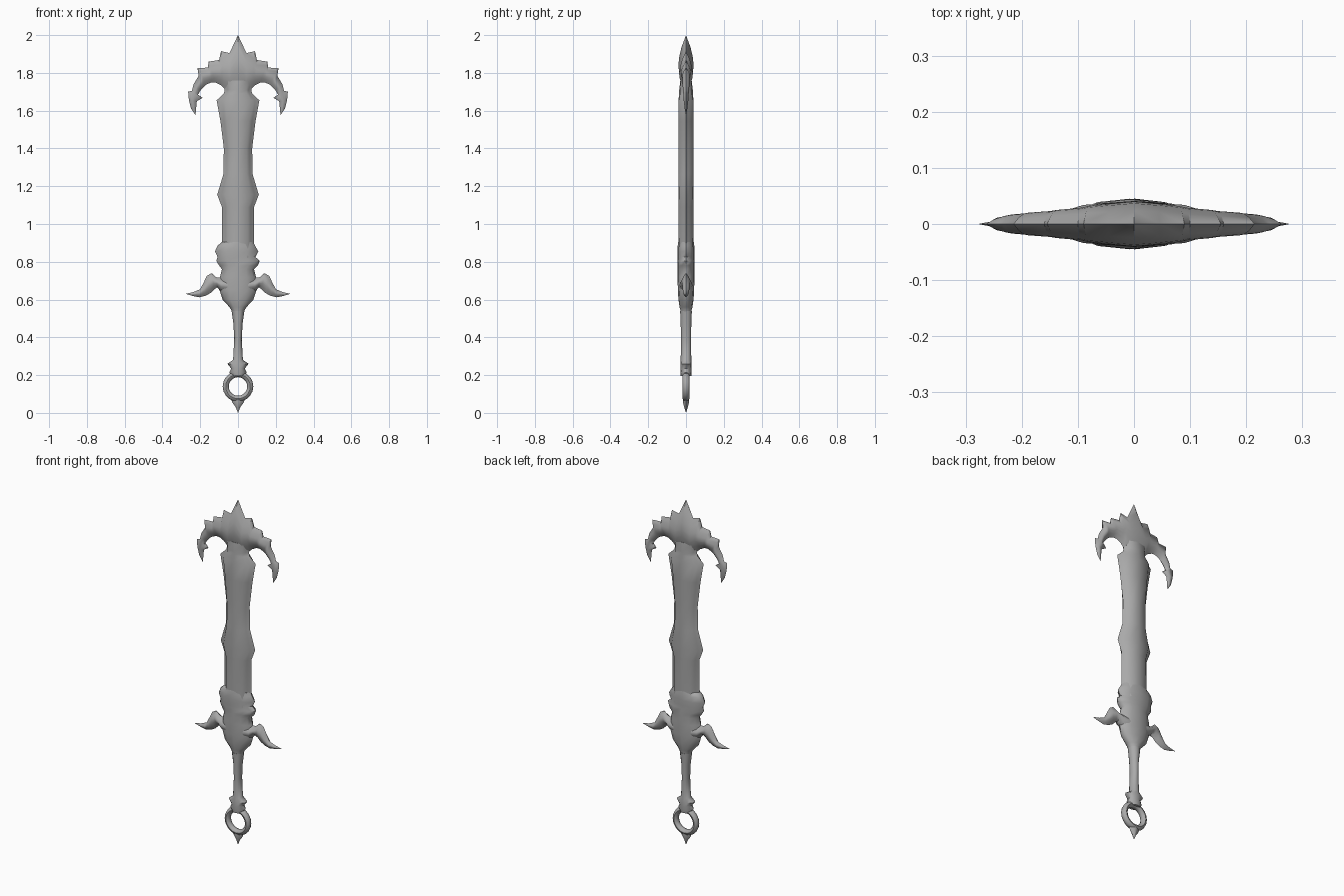
import bpy, bmesh, math
from mathutils import Vector, Matrix

cube = bpy.data.objects.get("Cube")
if cube:
    bpy.data.objects.remove(cube)

metal = bpy.data.materials.new("grey_metal")
metal.use_nodes = True
GREY = (0.4, 0.4, 0.4, 1)
metal.diffuse_color = GREY
metal.node_tree.nodes["Principled BSDF"].inputs["Base Color"].default_value = GREY

# Half cross-sections: (position across, share of thickness)
LENS = [(-1, 0), (-.6, .6), (-.25, .92), (0, 1), (.25, .92), (.6, .6), (1, 0)]
BEVELLED = [(-1, 0), (-.8, .35), (-.62, .88), (0, 1), (.62, .88), (.8, .35), (1, 0)]
ROUND = [(-1, 0), (-.85, .5), (-.5, .87), (0, 1), (.5, .87), (.85, .5), (1, 0)]


def finish(name, bm):
    mesh = bpy.data.meshes.new(name)
    bm.to_mesh(mesh)
    bm.free()
    mesh.materials.append(metal)
    obj = bpy.data.objects.new(name, mesh)
    bpy.context.collection.objects.link(obj)
    bpy.ops.object.select_all(action='DESELECT')
    obj.select_set(True)
    bpy.context.view_layer.objects.active = obj
    bpy.ops.object.shade_smooth_by_angle(angle=math.radians(50))
    return obj


def loft(name, stations, section, mirrored=False):
    """Skin cross-sections set between two edge points; station = edge, edge, half thickness."""
    bm = bmesh.new()
    rings = []
    for a, b, thick in stations:
        a, b = Vector((a[0], 0, a[1])), Vector((b[0], 0, b[1]))
        mid, half = (a + b) / 2, (b - a) / 2
        front = [mid + half * u + Vector((0, -thick * v, 0)) for u, v in section]
        back = [mid + half * u + Vector((0, thick * v, 0)) for u, v in section[-2:0:-1]]
        rings.append([bm.verts.new(p) for p in front + back])
    for low, high in zip(rings, rings[1:]):
        for i in range(len(low)):
            j = (i + 1) % len(low)
            bm.faces.new((low[i], low[j], high[j], high[i]))
    bm.faces.new(rings[-1])
    if mirrored:
        bmesh.ops.mirror(bm, geom=bm.verts[:] + bm.edges[:] + bm.faces[:],
                         axis='X', merge_dist=.0005)
    else:
        bm.faces.new(rings[0])
    bmesh.ops.remove_doubles(bm, verts=bm.verts, dist=.0005)
    bmesh.ops.dissolve_degenerate(bm, edges=bm.edges, dist=.0001)
    bmesh.ops.recalc_face_normals(bm, faces=bm.faces)
    return finish(name, bm)


def upright(name, rows, section):
    """Loft up the z axis; row = height, left width, right width, half thickness."""
    return loft(name, [((-l, z), (r, z), t) for z, l, r, t in rows], section)


# Blade with thin flanged edges and flared shoulders
upright("blade", [(z, w, w, t) for z, w, t in [
    (.82, .085, .041), (1.09, .085, .04), (1.155, .11, .041), (1.265, .077, .04),
    (1.4, .075, .04), (1.545, .093, .04), (1.655, .113, .04), (1.69, .075, .036),
    (1.71, .07, .036), (1.76, .085, .03)]], BEVELLED)

# Hilt body with knotted collar above it
upright("hilt_body", [
    (.52, .028, .028, .03), (.545, .036, .036, .03), (.56, .045, .045, .034),
    (.6, .082, .082, .04), (.65, .098, .098, .043), (.72, .095, .095, .045),
    (.76, .085, .085, .045), (.78, .1, .105, .045), (.805, .115, .115, .044),
    (.825, .108, .092, .045), (.855, .122, .108, .045), (.885, .108, .09, .044),
    (.905, .085, .08, .041)], ROUND)

# Grip and pommel collar
upright("grip", [(z, w, w, t) for z, w, t in [
    (.195, .03, .028), (.215, .046, .03), (.235, .036, .03), (.26, .056, .03),
    (.28, .026, .028), (.39, .02, .027), (.47, .024, .028), (.54, .034, .031)]], ROUND)

# Crown with spikes, sweeping into barbed hooks
loft("crown_and_hooks", [
    ((0, 2), (0, 1.68), .04),
    ((.045, 1.905), (.045, 1.69), .036),
    ((.09, 1.915), (.07, 1.715), .032),
    ((.1, 1.868), (.09, 1.735), .029),
    ((.155, 1.86), (.12, 1.75), .025),
    ((.16, 1.828), (.14, 1.75), .023),
    ((.215, 1.825), (.165, 1.74), .02),
    ((.208, 1.785), (.18, 1.728), .019),
    ((.235, 1.74), (.2, 1.705), .017),
    ((.244, 1.705), (.212, 1.685), .015),
    ((.264, 1.7), (.188, 1.668), .014),
    ((.26, 1.655), (.218, 1.65), .012),
    ((.248, 1.61), (.222, 1.61), .007),
    ((.225, 1.575), (.225, 1.575), 0)], LENS, mirrored=True)

# Cross guard with rounded ears and pointed tips
loft("cross_guard", [
    ((0, .73), (0, .6), .04),
    ((.09, .715), (.09, .64), .034),
    ((.115, .718), (.11, .665), .027),
    ((.14, .74), (.125, .655), .022),
    ((.165, .725), (.145, .635), .02),
    ((.182, .69), (.172, .62), .018),
    ((.2, .655), (.205, .612), .014),
    ((.235, .64), (.235, .618), .008),
    ((.278, .63), (.278, .63), 0)], LENS, mirrored=True)

# Pommel ring, swept round a circle
RINGS, SIDES = 20, 8
bm = bmesh.new()
loops = []
for i in range(RINGS):
    turn = Matrix.Rotation(math.tau * i / RINGS, 3, 'Y')
    loops.append([])
    for j in range(SIDES):
        s = math.tau * j / SIDES
        p = turn @ Vector((.065 + .016 * math.cos(s), .018 * math.sin(s), 0))
        loops[-1].append(bm.verts.new(p + Vector((0, 0, .14))))
for i in range(RINGS):
    for j in range(SIDES):
        n, k = (i + 1) % RINGS, (j + 1) % SIDES
        bm.faces.new((loops[i][j], loops[n][j], loops[n][k], loops[i][k]))
bmesh.ops.recalc_face_normals(bm, faces=bm.faces)
finish("pommel_ring", bm)

# Spike under the ring
upright("pommel_spike", [(z, w, w, t) for z, w, t in [
    (0, 0, 0), (.03, .012, .01), (.055, .03, .016), (.078, .038, .015)]], LENS)
